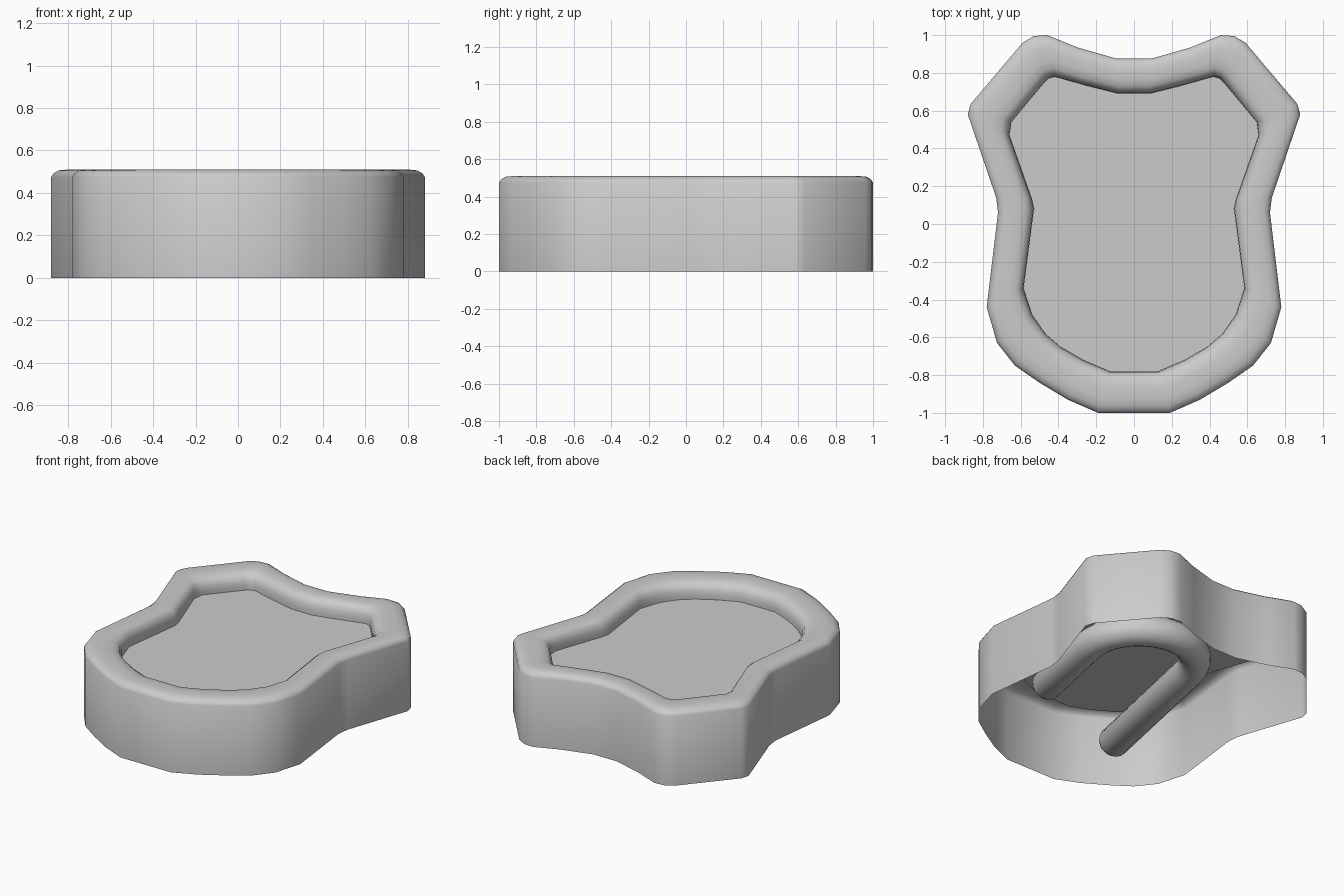
import bpy, bmesh, math
from mathutils import Vector

if "Cube" in bpy.data.objects:
    bpy.data.objects.remove(bpy.data.objects["Cube"])

# Right half of the shield: (outer x, outer y, inner x, inner y), top to bottom
HALF = [
    (.09, .875, .08, .69), (.30, .935, .26, .735), (.46, 1.0, .42, .78),
    (.53, .995, .455, .77), (.59, .96, .475, .75), (.865, .635, .65, .54),
    (.88, .58, .66, .47), (.73, .14, .54, .13), (.72, .06, .53, .08),
    (.78, -.44, .585, -.34), (.725, -.63, .54, -.48), (.63, -.75, .47, -.58),
    (.50, -.84, .39, -.65), (.35, -.93, .27, -.72), (.19, -1.0, .13, -.78),
]
LOOP = HALF + [(-a, b, -c, d) for a, b, c, d in reversed(HALF)]

# Wall and rim cross-section: (blend from outer to inner outline, z)
PROFILE = [(0, 0), (0, .475), (.05, .492), (.16, .506), (.35, .51), (.6, .51),
           (.8, .503), (.92, .485), (.98, .455), (1, .425), (1, .40)]
PANEL_Z = .40


def finish(name, bm, angle=35):
    bmesh.ops.recalc_face_normals(bm, faces=bm.faces)
    mesh = bpy.data.meshes.new(name)
    bm.to_mesh(mesh)
    bm.free()
    ob = bpy.data.objects.new(name, mesh)
    bpy.context.collection.objects.link(ob)
    bpy.ops.object.select_all(action='DESELECT')
    ob.select_set(True)
    bpy.context.view_layer.objects.active = ob
    bpy.ops.object.shade_smooth_by_angle(angle=math.radians(angle))
    return ob


# Shield shell: open at the bottom, rounded rim on top
bm = bmesh.new()
rings = [[bm.verts.new((ox + (ix - ox) * t, oy + (iy - oy) * t, z))
          for ox, oy, ix, iy in LOOP] for t, z in PROFILE]
n = len(LOOP)
for r0, r1 in zip(rings, rings[1:]):
    for i in range(n):
        j = (i + 1) % n
        bm.faces.new((r0[i], r0[j], r1[j], r1[i]))
finish("shield_rim", bm)

# Recessed flat panel
bm = bmesh.new()
face = bm.faces.new([bm.verts.new((ix, iy, PANEL_Z)) for _, _, ix, iy in LOOP])
bmesh.ops.triangulate(bm, faces=[face])
finish("recessed_panel", bm)

# Tilted shackle lying inside the shell: long leg, half circle, short leg
axis = Vector((.235, .97, 0)).normalized()
side = Vector((axis.y, -axis.x, 0))
centre = Vector((.12, .19, .22))
R, TUBE, DROP = .35, .098, .04
long_len, short_len = 1.06, .58
path = []
for d, rad in ((.045, .65), (.025, .88), (0, 1)):
    path.append((centre - side * R - axis * (long_len + d) + Vector((0, 0, DROP)), rad))
for i in range(17):
    a = math.pi * (1 - i / 16)
    path.append((centre + side * R * math.cos(a) + axis * R * math.sin(a), 1))
for d, rad in ((0, 1), (.025, .88), (.045, .65)):
    path.append((centre + side * R - axis * (short_len + d) + Vector((0, 0, DROP / 2)), rad))

bm = bmesh.new()
SIDES = 20
tube = []
for k, (p, rad) in enumerate(path):
    t = (path[min(k + 1, len(path) - 1)][0] - path[max(k - 1, 0)][0]).normalized()
    u = t.cross(Vector((0, 0, 1))).normalized()
    v = u.cross(t)
    tube.append([bm.verts.new(p + (u * math.cos(2 * math.pi * s / SIDES)
                                   + v * math.sin(2 * math.pi * s / SIDES)) * TUBE * rad)
                 for s in range(SIDES)])
for r0, r1 in zip(tube, tube[1:]):
    for i in range(SIDES):
        j = (i + 1) % SIDES
        bm.faces.new((r0[i], r0[j], r1[j], r1[i]))
bm.faces.new(tube[0])
bm.faces.new(tube[-1])
finish("shackle", bm, 40)
